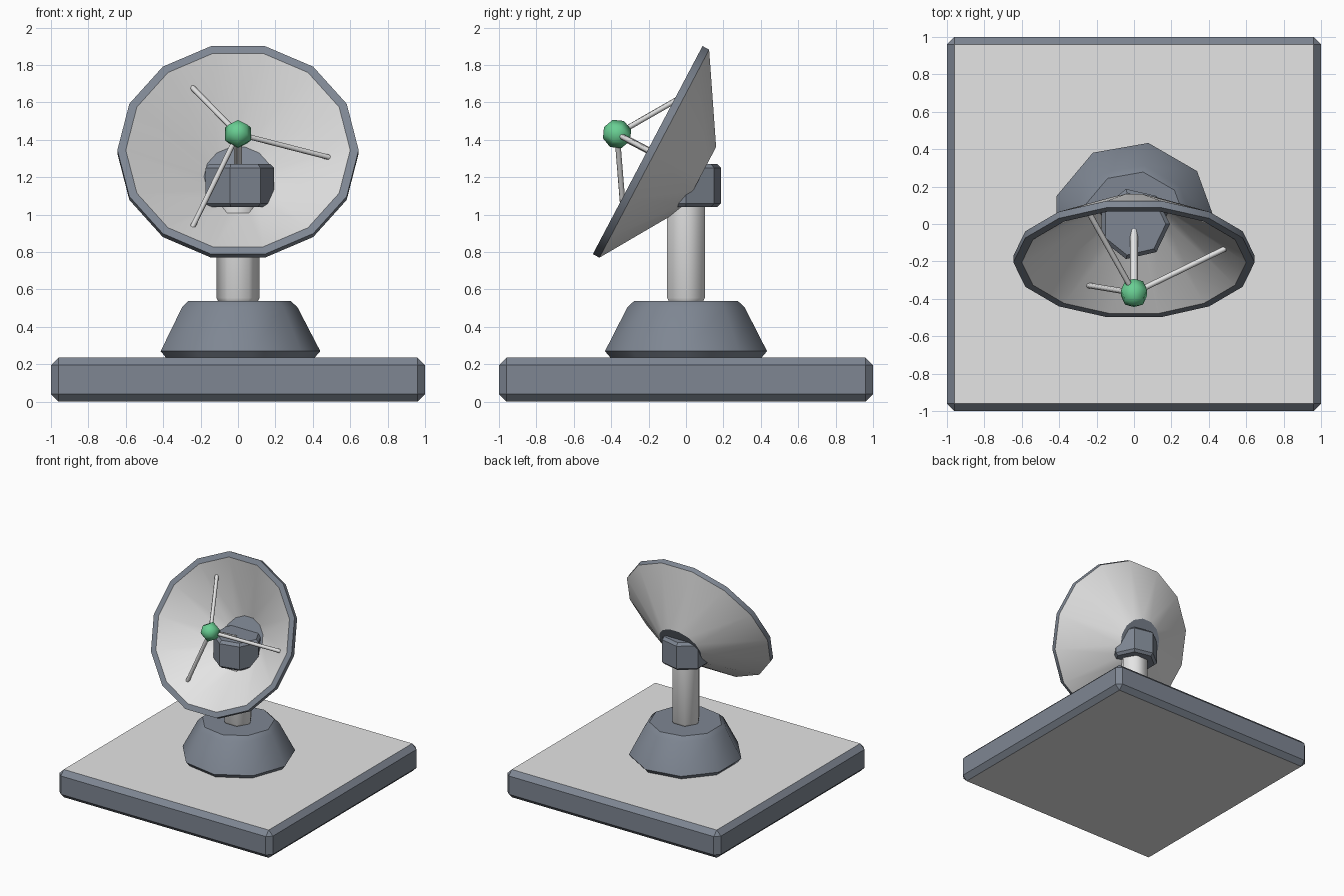
import bpy, bmesh, math
from mathutils import Matrix, Vector

if "Cube" in bpy.data.objects:
    bpy.data.objects.remove(bpy.data.objects["Cube"])


def material(name, color):
    m = bpy.data.materials.new(name)
    m.diffuse_color = (*color, 1)
    m.use_nodes = True
    m.node_tree.nodes["Principled BSDF"].inputs["Base Color"].default_value = m.diffuse_color
    return m


DARK = material("slate grey", (0.21, 0.24, 0.29))
LIGHT = material("pale grey", (0.78, 0.78, 0.78))
GREEN = material("green", (0.14, 0.62, 0.29))


def finish(name, bm, mats, smooth=None, matrix=Matrix()):
    bmesh.ops.recalc_face_normals(bm, faces=bm.faces)
    me = bpy.data.meshes.new(name)
    bm.to_mesh(me)
    bm.free()
    for m in mats:
        me.materials.append(m)
    ob = bpy.data.objects.new(name, me)
    ob.matrix_world = matrix
    bpy.context.collection.objects.link(ob)
    if smooth:
        bpy.ops.object.select_all(action='DESELECT')
        ob.select_set(True)
        bpy.context.view_layer.objects.active = ob
        bpy.ops.object.shade_smooth_by_angle(angle=math.radians(smooth))
    return ob


def lathe(name, profile, sides, mats, smooth=None, matrix=Matrix(), bands=None):
    """Closed solid from (radius, z) points; bands gives a material per profile step."""
    bm = bmesh.new()
    rings = []
    for r, z in profile:
        if r == 0:
            rings.append([bm.verts.new((0, 0, z))] * sides)
        else:
            rings.append([bm.verts.new((r * math.cos(math.tau * i / sides),
                                        r * math.sin(math.tau * i / sides), z))
                          for i in range(sides)])
    for k, (a, b) in enumerate(zip(rings, rings[1:])):
        for i in range(sides):
            j = (i + 1) % sides
            quad = list(dict.fromkeys((a[i], a[j], b[j], b[i])))
            bm.faces.new(quad).material_index = bands[k] if bands else 0
    return finish(name, bm, mats, smooth, matrix)


def rod(name, start, end, radius, sides=6):
    start, end = Vector(start), Vector(end)
    d = end - start
    mat = Matrix.Translation(start) @ d.to_track_quat('Z', 'Y').to_matrix().to_4x4()
    n = d.length
    return lathe(name, [(0, 0), (radius, 0), (radius, n), (0, n)], sides, [LIGHT], 61, mat)


# Base slab: chamfered, pale top and bottom panels
bm = bmesh.new()
bmesh.ops.create_cube(bm, size=1, matrix=Matrix.Translation((0, 0, 0.1175))
                      @ Matrix.Diagonal((2, 2, 0.235, 1)))
bmesh.ops.bevel(bm, geom=bm.edges[:], offset=0.04, segments=1, affect='EDGES')
bm.normal_update()
for f in bm.faces:
    f.material_index = 1 if abs(f.normal.z) > 0.9 else 0
finish("base_slab", bm, [DARK, LIGHT])

# Pedestal, pole and pivot housing
lathe("pedestal", [(0, 0.23), (0.405, 0.23), (0.44, 0.27), (0.318, 0.505),
                   (0.282, 0.538), (0, 0.538)], 9, [DARK], 41)
lathe("pole", [(0, 0.53), (0.105, 0.535), (0.116, 0.555), (0.116, 1.08), (0, 1.08)],
      6, [LIGHT], 61)
lathe("pivot_housing", [(0, 1.04), (0.17, 1.04), (0.192, 1.06), (0.192, 1.25),
                        (0.17, 1.272), (0, 1.272)], 7, [DARK])

# Dish: conical shell with dark rim and dark hub disc, tilted upward to the front
tilt = Matrix.Translation((0, -0.205, 1.345)) @ Matrix.Rotation(math.radians(62.2), 4, 'X')
lathe("dish", [(0, -0.316), (0.19, -0.316), (0.645, -0.04), (0.645, 0), (0.6, 0),
               (0.182, -0.303), (0, -0.303)], 14, [DARK, LIGHT], 30, tilt,
      [0, 1, 0, 0, 1, 0])

# Receiver ball in front of the dish
focus = Vector((0, 0, 0.185))
bm = bmesh.new()
bmesh.ops.create_uvsphere(bm, u_segments=6, v_segments=4, radius=0.079)
finish("receiver", bm, [GREEN], 61, tilt @ Matrix.Translation(focus))

# Feed stem and three support struts
rod("feed_stem", tilt @ focus, tilt @ Vector((0, 0, -0.31)), 0.021)
for i in range(3):
    a = math.tau * i / 3
    rod("strut_%d" % (i + 1), tilt @ focus,
        tilt @ Vector((0.487 * math.cos(a), 0.487 * math.sin(a), -0.083)), 0.015)
